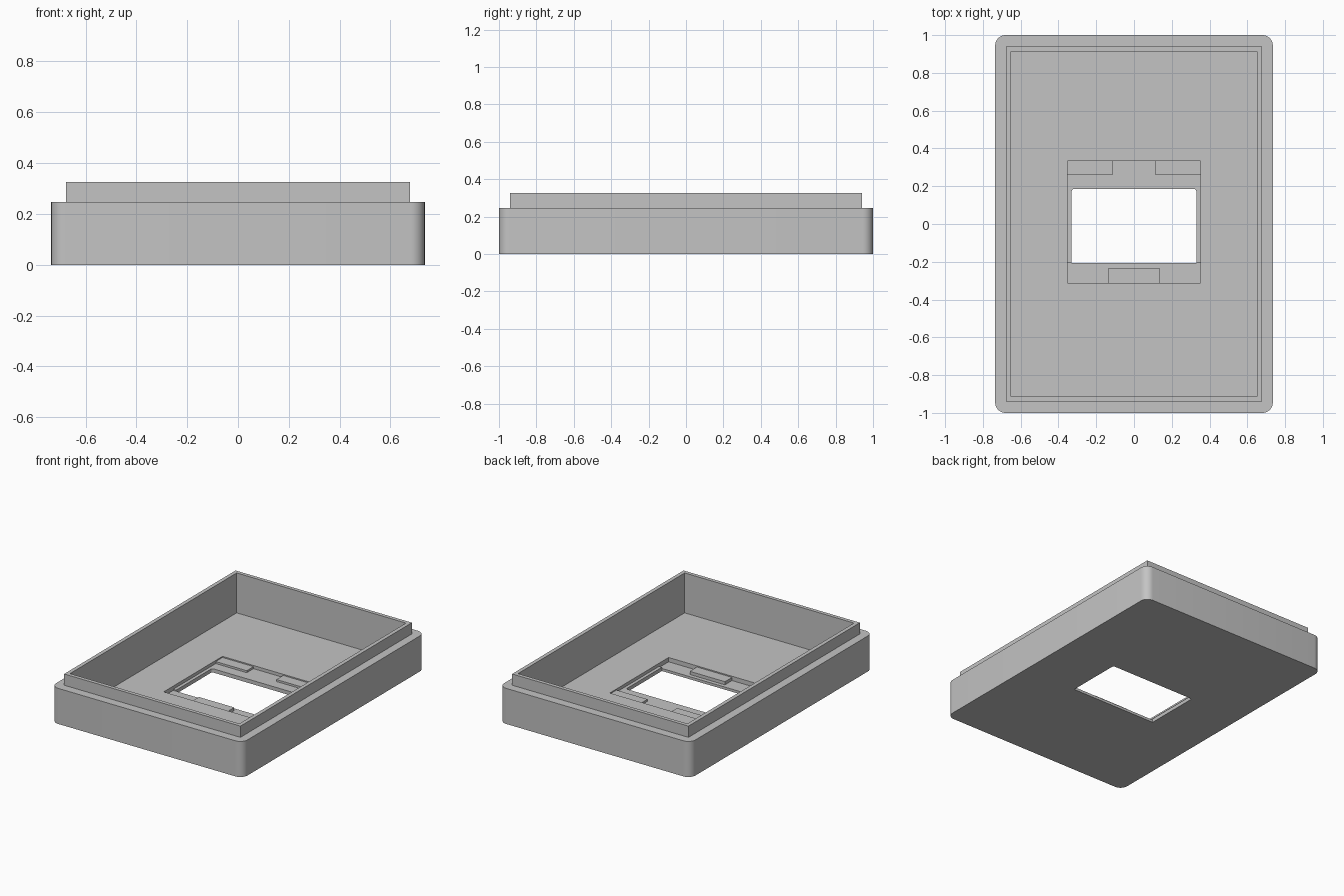
import bpy, bmesh

if "Cube" in bpy.data.objects:
    bpy.data.objects.remove(bpy.data.objects["Cube"])

grey = bpy.data.materials.new("plain grey")
grey.use_nodes = True
COLOUR = (0.55, 0.55, 0.55, 1)
grey.diffuse_color = COLOUR
grey.node_tree.nodes["Principled BSDF"].inputs["Base Color"].default_value = COLOUR


def box(name, x, y, z, radius=0, segments=8, rounded=lambda e: True):
    """Box from (min, max) spans, with optionally rounded vertical edges."""
    bm = bmesh.new()
    bmesh.ops.create_cube(bm, size=1)
    for v in bm.verts:
        v.co = [s[0] if c < 0 else s[1] for c, s in zip(v.co, (x, y, z))]
    if radius:
        edges = [e for e in bm.edges
                 if abs(e.verts[0].co.z - e.verts[1].co.z) > 1e-4 and rounded(e)]
        bmesh.ops.bevel(bm, geom=edges, offset=radius, segments=segments,
                        profile=0.5, affect='EDGES')
    bmesh.ops.recalc_face_normals(bm, faces=bm.faces)
    mesh = bpy.data.meshes.new(name)
    bm.to_mesh(mesh)
    bm.free()
    mesh.materials.append(grey)
    obj = bpy.data.objects.new(name, mesh)
    bpy.context.collection.objects.link(obj)
    return obj


def combine(target, tool, operation):
    """Apply a boolean and remove the tool object."""
    mod = target.modifiers.new("combine", 'BOOLEAN')
    mod.operation, mod.object, mod.solver = operation, tool, 'EXACT'
    bpy.context.view_layer.objects.active = target
    bpy.ops.object.modifier_apply(modifier=mod.name)
    bpy.data.objects.remove(tool)


def both(v):
    return (-v, v)


FLOOR, POCKET, STRIP, CLIP = 0.048, 0.026, 0.018, 0.04
TOP = 0.325

# Outer shell with rounded corners, and the stepped square lip
case = box("case_shell", both(0.735), both(1), (0, 0.247), 0.055)
combine(case, box("lip", both(0.677), both(0.94), (0.1, TOP)), 'UNION')

# Main cavity, screen pocket, deeper front strip and window opening
combine(case, box("cavity", both(0.65), both(0.914), (FLOOR, 0.5)), 'DIFFERENCE')
combine(case, box("pocket", both(0.352), (-0.312, 0.333), (POCKET, 0.2)), 'DIFFERENCE')
combine(case, box("strip", both(0.352), (-0.312, -0.207), (STRIP, 0.15)), 'DIFFERENCE')
combine(case, box("window", both(0.33), (-0.207, 0.186), (-0.1, 0.1), 0.014, 4,
                  lambda e: e.verts[0].co.y > 0), 'DIFFERENCE')

# Raised pads at the pocket edges
combine(case, box("front_pad", both(0.135), (-0.32, -0.234), (0.01, CLIP)), 'UNION')
for side in (-1, 1):
    span = sorted((side * 0.114, side * 0.36))
    combine(case, box("back_pad", span, (0.259, 0.34), (0.01, CLIP)), 'UNION')

# Smooth rounded corners, keep the rest crisp
bpy.ops.object.select_all(action='DESELECT')
case.select_set(True)
bpy.context.view_layer.objects.active = case
bpy.ops.object.shade_smooth_by_angle(angle=0.52)
